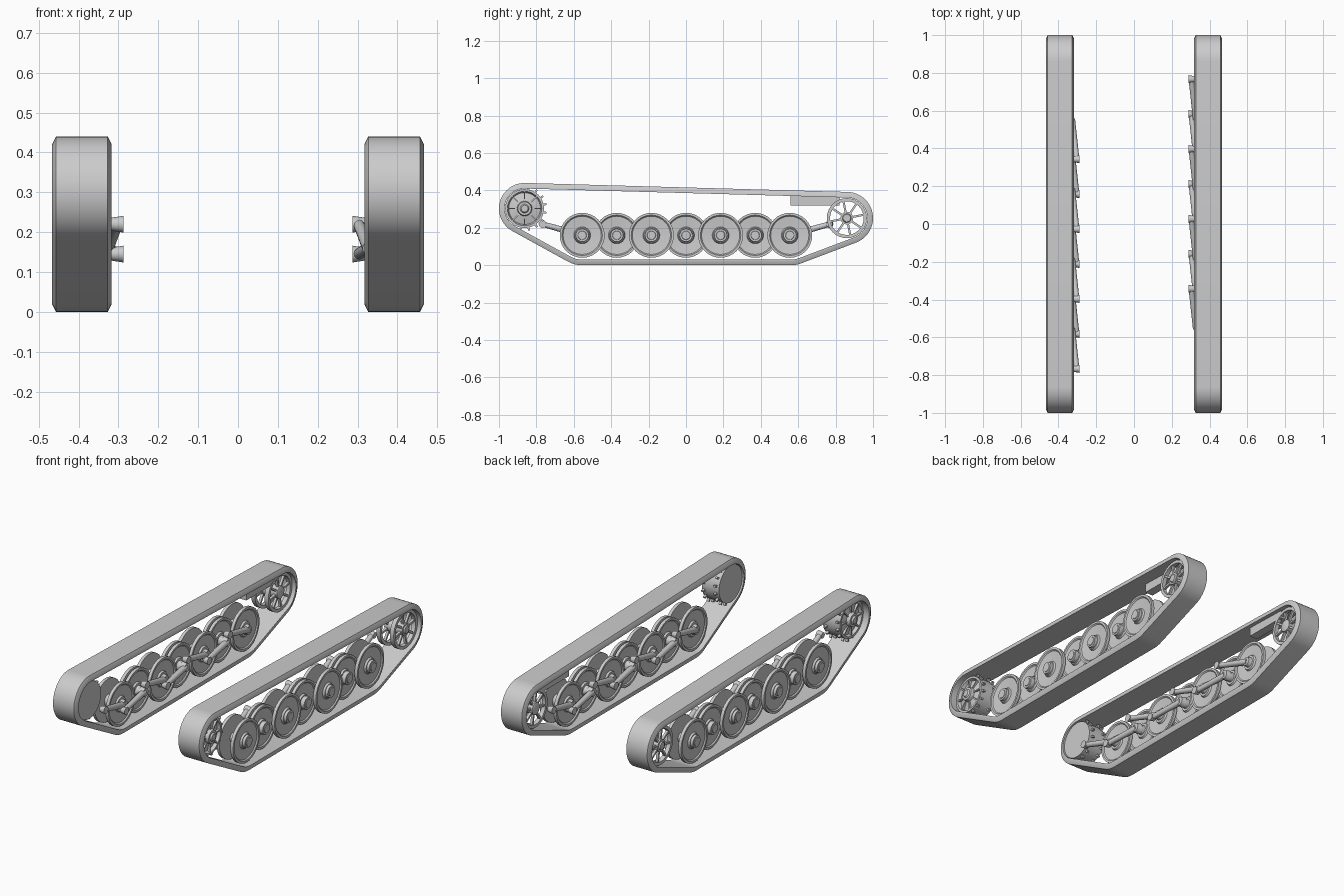
import bpy, bmesh, math
from mathutils import Vector, Matrix
from mathutils.geometry import convex_hull_2d

if "Cube" in bpy.data.objects:
    bpy.data.objects.remove(bpy.data.objects["Cube"])

steel = bpy.data.materials.new("grey_steel")
steel.use_nodes = True
steel.diffuse_color = (0.6, 0.6, 0.6, 1)
steel.node_tree.nodes["Principled BSDF"].inputs["Base Color"].default_value = (0.6, 0.6, 0.6, 1)


def finish(name, bm, mirror=True):
    """Turn a bmesh into an object, mirrored across the centre line if asked."""
    bmesh.ops.recalc_face_normals(bm, faces=bm.faces)
    mesh = bpy.data.meshes.new(name)
    bm.to_mesh(mesh)
    bm.free()
    mesh.materials.append(steel)
    mesh.shade_smooth()
    mesh.set_sharp_from_angle(angle=math.radians(30))
    ob = bpy.data.objects.new(name, mesh)
    bpy.context.collection.objects.link(ob)
    if mirror:
        ob.modifiers.new("Mirror", 'MIRROR').use_axis[0] = True
    return ob


def bridge(bm, rings, closed):
    """Skin a series of closed vertex rings."""
    n = len(rings[0])
    pairs = list(zip(rings, rings[1:]))
    if closed:
        pairs.append((rings[-1], rings[0]))
    for a, b in pairs:
        for i in range(n):
            j = (i + 1) % n
            bm.faces.new((a[i], a[j], b[j], b[i]))


def lathe(bm, profile, y, z, closed=False, seg=32):
    """Revolve (x, radius) points round an axle parallel to x."""
    rings = []
    for x, r in profile:
        rings.append([bm.verts.new((x, y + r * math.cos(math.tau * i / seg),
                                    z + r * math.sin(math.tau * i / seg))) for i in range(seg)])
    bridge(bm, rings, closed)
    if not closed:
        bm.faces.new(rings[0])
        bm.faces.new(rings[-1])


def box(bm, centre, size, turn=0):
    """Box turned about the x direction."""
    m = Matrix.Translation(centre) @ Matrix.Rotation(turn, 4, 'X') @ Matrix.Diagonal((*size, 1))
    bmesh.ops.create_cube(bm, size=1, matrix=m)


def bar(bm, a, b, r1, r2):
    """Tapered round bar between two points."""
    a, b = Vector(a), Vector(b)
    m = Matrix.Translation((a + b) / 2) @ (b - a).to_track_quat('Z', 'Y').to_matrix().to_4x4()
    bmesh.ops.create_cone(bm, cap_ends=True, segments=12, radius1=r1, radius2=r2,
                          depth=(b - a).length, matrix=m)


FRONT, REAR = (-0.863, 0.303), (0.86, 0.252)
AXLE_Z, WHEEL_R, PITCH = 0.16, 0.12, 0.185
INNER, OUTER = 0.317, 0.467

# Track band: taut loop round the end wheels and the road wheels
rounds = [(*FRONT, 0.137), (*REAR, 0.14), (-0.555, 0.16, 0.16), (0.56, 0.16, 0.16)]
samples = [(y, z, r, math.tau * k / 48) for y, z, r in rounds for k in range(48)]
hull = convex_hull_2d([Vector((y + r * math.cos(a), z + r * math.sin(a))) for y, z, r, a in samples])
section = [(INNER, 0.03), (INNER, 0.02), (INNER + 0.01, 0), (OUTER - 0.01, 0), (OUTER, 0.02), (OUTER, 0.03)]
bm = bmesh.new()
rings = []
for x, depth in section:
    ring = []
    for i in hull:
        y, z, r, a = samples[i]
        ring.append(bm.verts.new((x, y + (r - depth) * math.cos(a), z + (r - depth) * math.sin(a))))
    rings.append(ring)
bridge(bm, rings, True)
finish("track_band", bm)


def dish(x, way):
    """Profile of a dished road wheel disc facing inward or outward."""
    r = WHEEL_R
    pts = [(-0.009, r - 0.012), (-0.009, r), (0.009, r), (0.009, r - 0.012),
           (0.003, r - 0.018), (-0.002, 0.045), (0.008, 0.04), (0.008, 0.036)]
    return [(x + way * px, pr) for px, pr in pts]


# Interleaved road wheels: wide pairs on even axles, narrow pairs on odd ones
for n in range(7):
    y = (n - 3) * PITCH
    wide = n % 2 == 0
    bm = bmesh.new()
    for x, way in ((0.347, -1), (0.433, 1)) if wide else ((0.375, -1), (0.405, 1)):
        lathe(bm, dish(x, way), y, AXLE_Z)
    tip = 0.458 if wide else 0.44
    lathe(bm, [(0.33, 0.022), (tip - 0.012, 0.036), (tip - 0.003, 0.034), (tip - 0.003, 0.024),
               (tip, 0.022)], y, AXLE_Z, seg=20)
    finish(f"road_wheel_{n + 1}", bm)

# Swing arms: trailing on the left track, leading on the right
for side, label, way in ((1, "left", 1), (-1, "right", -1)):
    bm = bmesh.new()
    for n in range(7):
        y = (n - 3) * PITCH
        pz = AXLE_Z + (0.06 if n % 2 == 0 else -0.015)
        py = y + way * 0.212
        bar(bm, (side * 0.33, y, AXLE_Z), (side * 0.303, py, pz), 0.018, 0.014)
        bar(bm, (side * 0.288, py, pz), (side * 0.32, py, pz), 0.021, 0.016)
        bar(bm, (side * 0.318, y, AXLE_Z), (side * 0.345, y, AXLE_Z), 0.024, 0.03)
    finish(f"{label}_swing_arms", bm, mirror=False)

# Rear idler: two spoked rims on one hub
bm = bmesh.new()
for x in (0.35, 0.434):
    lathe(bm, [(x - 0.012, 0.09), (x - 0.012, 0.107), (x + 0.012, 0.107), (x + 0.012, 0.09)],
          *REAR, closed=True)
    for k in range(8):
        a = math.tau * (k + 0.25) / 8
        box(bm, (x, REAR[0] + 0.06 * math.cos(a), REAR[1] + 0.06 * math.sin(a)), (0.014, 0.07, 0.011), a)
lathe(bm, [(0.332, 0.025), (0.336, 0.034), (0.448, 0.034), (0.448, 0.024), (0.455, 0.02)], *REAR, seg=20)
finish("rear_idler", bm)

# Front drive wheel: closed drum with a dished, ribbed outer face
bm = bmesh.new()
lathe(bm, [(0.325, 0.104), (0.432, 0.104), (0.432, 0.092), (0.415, 0.085), (0.426, 0.04),
           (0.446, 0.036), (0.446, 0.024), (0.454, 0.018)], *FRONT)
for k in range(8):
    a = math.tau * k / 8
    box(bm, (0.424, FRONT[0] + 0.063 * math.cos(a), FRONT[1] + 0.063 * math.sin(a)), (0.014, 0.06, 0.007), a)
for x in (0.345, 0.42):
    for k in range(16):
        a = math.tau * k / 16 + 0.2
        box(bm, (x, FRONT[0] + 0.108 * math.cos(a), FRONT[1] + 0.108 * math.sin(a)), (0.014, 0.024, 0.01), a)
finish("front_drive_wheel", bm)

# Block below the rear of the upper run
bm = bmesh.new()
box(bm, (0.365, 0.69, 0.35), (0.05, 0.26, 0.06))
finish("rear_block", bm)
